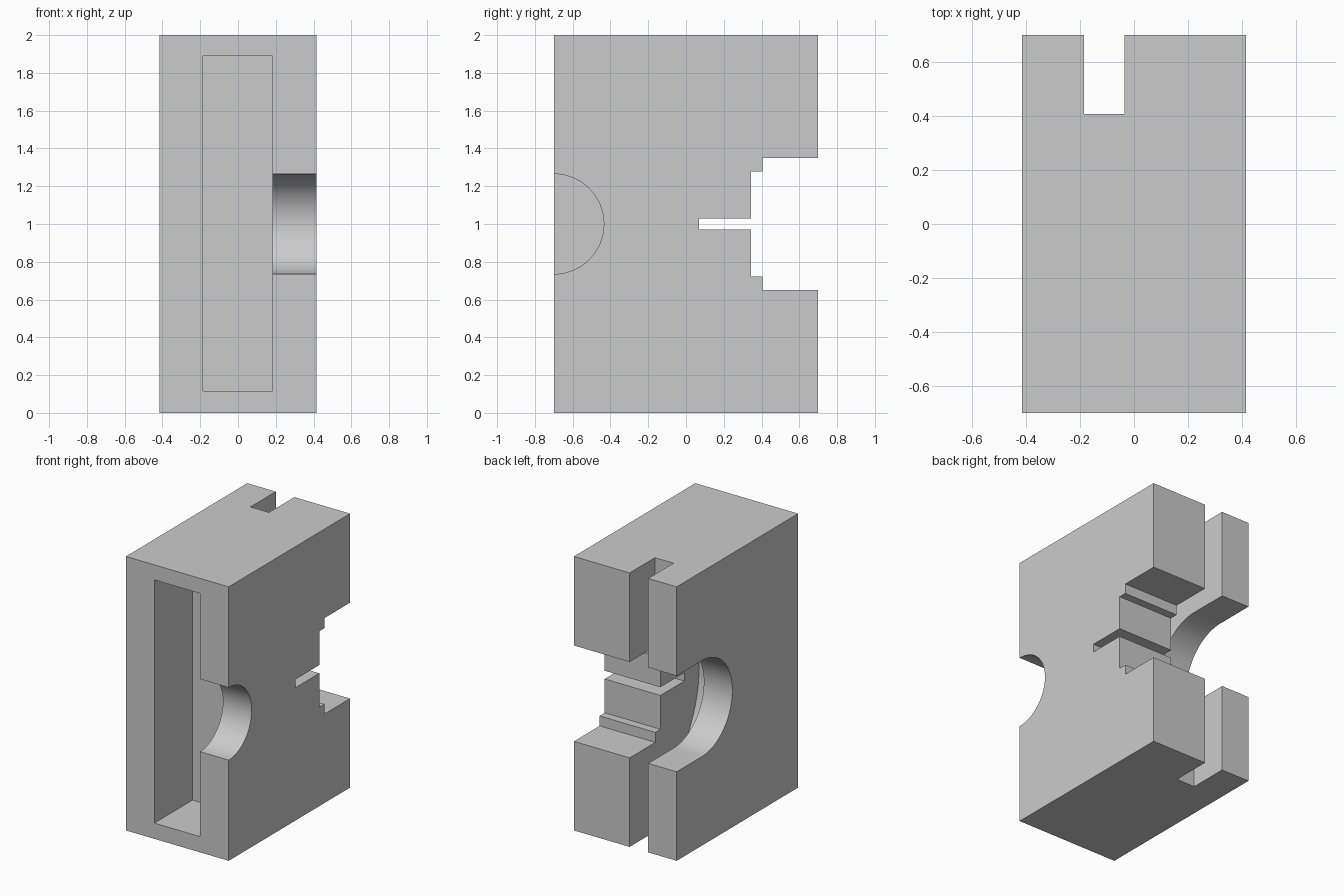
import bpy
import math
from mathutils import Vector

cube = bpy.data.objects.get("Cube")
if cube:
    bpy.data.objects.remove(cube, do_unlink=True)

grey = bpy.data.materials.new("plain_grey")
grey.use_nodes = True
colour = (0.6, 0.6, 0.6, 1)
grey.diffuse_color = colour
grey.node_tree.nodes["Principled BSDF"].inputs["Base Color"].default_value = colour

HALF_X, HALF_Y, HEIGHT = 0.415, 0.7, 2.0
MID_Z = HEIGHT / 2
OUT = 1.0                      # how far cutters reach beyond the body
SLOT_L, SLOT_R = -0.185, -0.035


def box(name, x, y, z):
    """Box spanning the given (min, max) ranges."""
    lo, hi = Vector((x[0], y[0], z[0])), Vector((x[1], y[1], z[1]))
    bpy.ops.mesh.primitive_cube_add(size=1, location=(lo + hi) / 2)
    obj = bpy.context.object
    obj.name = name
    obj.scale = hi - lo
    bpy.ops.object.transform_apply(location=True, rotation=True, scale=True)
    obj.data.materials.append(grey)
    return obj


def disc(name, x, y, radius):
    """Cylinder lying along x at mid height."""
    bpy.ops.mesh.primitive_cylinder_add(
        vertices=96, radius=radius, depth=x[1] - x[0],
        location=((x[0] + x[1]) / 2, y, MID_Z), rotation=(0, math.pi / 2, 0))
    obj = bpy.context.object
    obj.name = name
    bpy.ops.object.transform_apply(location=True, rotation=True, scale=True)
    obj.data.materials.append(grey)
    return obj


def band(half):
    return MID_Z - half, MID_Z + half


body = box("housing_block", (-HALF_X, HALF_X), (-HALF_Y, HALF_Y), (0, HEIGHT))

cutters = [
    # front pocket and the half-round notch in its left wall
    box("front_pocket", (SLOT_L, 0.183), (-OUT, -0.26), (0.115, 1.89)),
    disc("wall_notch", (0.1, OUT), -HALF_Y, 0.265),
    # full-height rear slot with a disc-shaped clearance
    box("rear_slot", (SLOT_L, SLOT_R), (0.408, OUT), (-OUT, HEIGHT + OUT)),
    disc("disc_clearance", (SLOT_L, SLOT_R), HALF_Y, 0.8),
    # round-ended opening in the right wall
    disc("round_opening", (-OUT, -0.12), 0.408, 0.35),
    box("opening_mouth", (-OUT, -0.12), (0.408, OUT), band(0.35)),
    # stepped rear recess and the narrow central groove
    box("recess_outer", (-0.1, OUT), (0.404, OUT), band(0.35)),
    box("recess_inner", (-0.1, OUT), (0.345, OUT), band(0.277)),
    box("centre_groove", (-0.1, OUT), (0.07, OUT), band(0.03)),
]

for cutter in cutters:
    bpy.ops.object.select_all(action="DESELECT")
    body.select_set(True)
    bpy.context.view_layer.objects.active = body
    mod = body.modifiers.new(cutter.name, "BOOLEAN")
    mod.operation = "DIFFERENCE"
    mod.solver = "EXACT"
    mod.object = cutter
    bpy.ops.object.modifier_apply(modifier=mod.name)
    bpy.data.objects.remove(cutter, do_unlink=True)

# round walls smooth, corners crisp
body.select_set(True)
bpy.context.view_layer.objects.active = body
bpy.ops.object.shade_smooth_by_angle(angle=math.radians(30))
